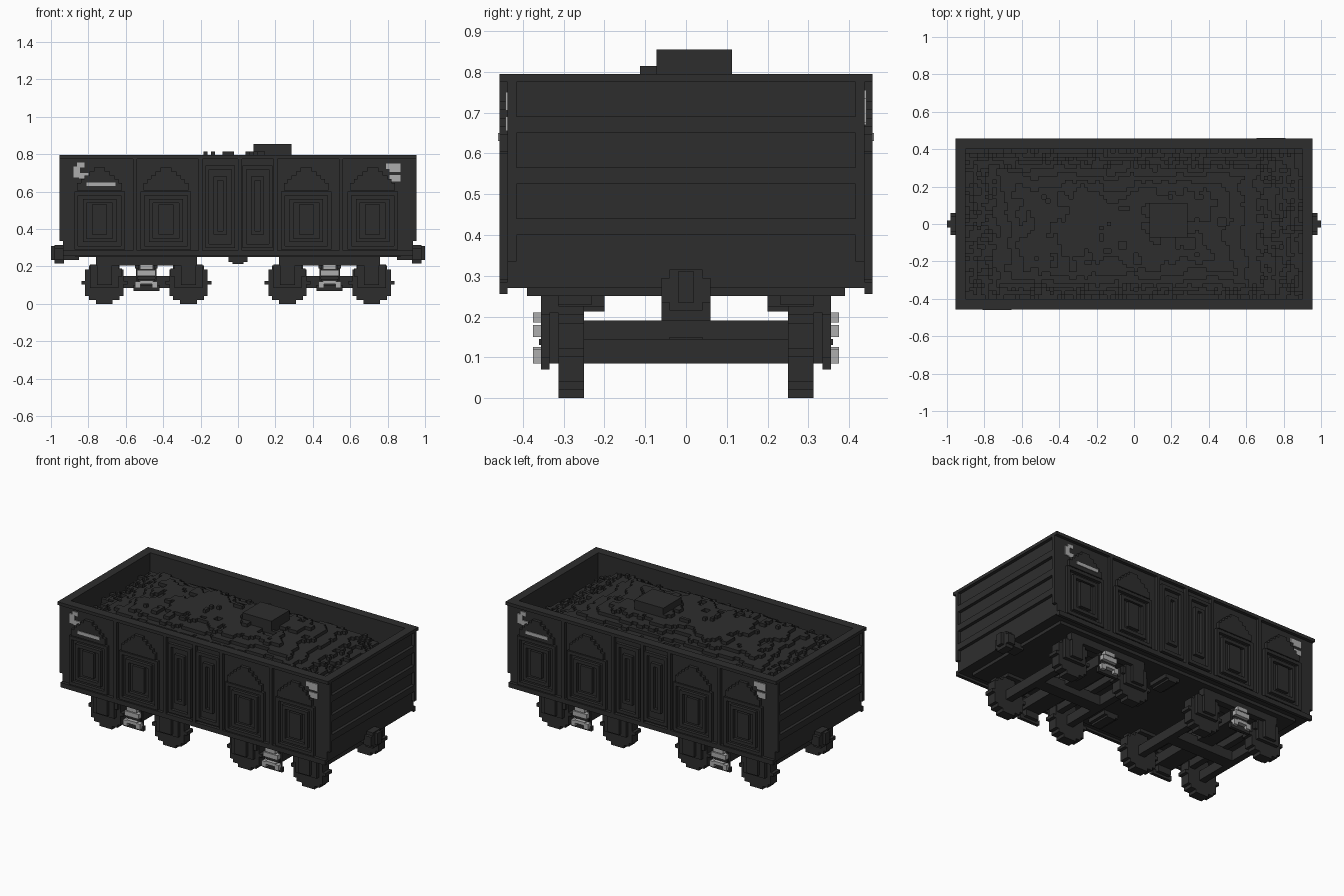
import bpy, bmesh, math
from mathutils import Vector, noise

cube = bpy.data.objects.get("Cube")
if cube:
    bpy.data.objects.remove(cube, do_unlink=True)

V = 0.0205  # block size shared by all stepped shapes


def material(name, value):
    m = bpy.data.materials.new(name)
    m.use_nodes = True
    col = (value, value, value, 1)
    m.diffuse_color = col
    bsdf = m.node_tree.nodes["Principled BSDF"]
    bsdf.inputs["Base Color"].default_value = col
    bsdf.inputs["Roughness"].default_value = 0.9
    return m


DARK = material("charcoal black", 0.027)
LIGHT = material("light grey", 0.42)


def link(name, mesh, mat):
    mesh.materials.append(mat)
    ob = bpy.data.objects.new(name, mesh)
    bpy.context.collection.objects.link(ob)
    return ob


def boxes(name, items, mat=DARK):
    """One object from boxes given as (x0, x1, y0, y1, z0, z1)."""
    bm = bmesh.new()
    for x0, x1, y0, y1, z0, z1 in items:
        vs = bmesh.ops.create_cube(bm, size=1)["verts"]
        for v in vs:
            v.co = Vector(((x0 + x1) / 2 + v.co.x * (x1 - x0),
                           (y0 + y1) / 2 + v.co.y * (y1 - y0),
                           (z0 + z1) / 2 + v.co.z * (z1 - z0)))
    me = bpy.data.meshes.new(name)
    bm.to_mesh(me)
    bm.free()
    return link(name, me, mat)


def stepped_prism(name, halves, cx, z0, y0, y1, step=V, mat=DARK):
    """Stepped outline (half width per row) extruded from y0 to y1."""
    right = []
    for i, h in enumerate(halves):
        right += [(h, z0 + i * step), (h, z0 + (i + 1) * step)]
    outline = right + [(-x, z) for x, z in reversed(right)]
    bm = bmesh.new()
    face = bm.faces.new([bm.verts.new((cx + x, y0, z)) for x, z in outline])
    ext = bmesh.ops.extrude_face_region(bm, geom=[face])["geom"]
    bmesh.ops.translate(bm, vec=(0, y1 - y0, 0),
                        verts=[g for g in ext if isinstance(g, bmesh.types.BMVert)])
    bmesh.ops.remove_doubles(bm, verts=bm.verts, dist=1e-5)
    bmesh.ops.recalc_face_normals(bm, faces=bm.faces)
    me = bpy.data.meshes.new(name)
    bm.to_mesh(me)
    bm.free()
    return link(name, me, mat)


def frame(cx, hw, z0, z1, y0, y1, t=V):
    """Four boxes forming an upright rectangular frame."""
    return [(cx - hw, cx - hw + t, y0, y1, z0, z1), (cx + hw - t, cx + hw, y0, y1, z0, z1),
            (cx - hw + t, cx + hw - t, y0, y1, z0, z0 + t),
            (cx - hw + t, cx + hw - t, y0, y1, z1 - t, z1)]


# Body tub: core walls, floor and overhanging rim
XO, YO, XI, YI = 0.935, 0.437, 0.90, 0.40
boxes("body_walls", [s for k in (-1, 1) for s in (
    (-XO, XO, min(k * YI, k * YO), max(k * YI, k * YO), 0.27, 0.785),
    (min(k * XI, k * XO), max(k * XI, k * XO), -YI, YI, 0.27, 0.785))])
boxes("body_rim", [s for k in (-1, 1) for s in (
    (-0.955, 0.955, min(k * YI, k * 0.457), max(k * YI, k * 0.457), 0.775, 0.795),
    (min(k * XI, k * 0.955), max(k * XI, k * 0.955), -YI, YI, 0.775, 0.795))])
boxes("body_floor", [(-XI, XI, -YI, YI, 0.27, 0.29), (-0.87, 0.87, -0.39, 0.39, 0.25, 0.27)])

# End walls: raised ribs and corner uprights
for k, side in ((1, "left"), (-1, "right")):
    xa, xb = sorted((k * XO, k * 0.955))
    ribs = [(xa, xb, -0.42, 0.42, z, z + 0.04) for z in (0.40, 0.525, 0.65)]
    ribs += [(xa, xb, min(j * 0.415, j * YO), max(j * 0.415, j * YO), 0.335, 0.775) for j in (-1, 1)]
    boxes(side + "_end_ribs", ribs)
    # Coupler block and tip
    c = [(0.93, 0.98, -0.06, 0.06, 0.235, 0.295), (0.93, 0.98, -0.04, 0.04, 0.215, 0.315),
         (0.98, 1.0, -0.02, 0.02, 0.235, 0.31), (0.85, 0.95, -0.04, 0.04, 0.235, 0.27)]
    boxes(side + "_coupler", [(min(k * a, k * b), max(k * a, k * b), *r) for a, b, *r in c])

# Long side: posts, gabled panels, doors and painted marks, then turned for the back
side_parts = []
Y0, Y1 = -0.457, -YO
posts = [(x - V / 2, x + V / 2, Y0, Y1, 0.27, 0.775) for x in (-0.55, -0.2, 0.01, 0.2, 0.55)]
posts.append((-XO, XO, Y0, Y1, 0.255, 0.285))
side_parts.append(boxes("side_posts", posts))
panels = []
for cx in (-0.74, -0.385, 0.365, 0.72):
    panels += frame(cx, 0.135, 0.29, 0.60, Y0, Y1)
    panels += frame(cx, 0.09, 0.33, 0.56, Y0, Y1)
    panels += [(cx - 0.04, cx + 0.04, Y0, Y1, 0.37, 0.53)]
    gable = [0.12, 0.12, 0.10, 0.08, 0.055, 0.03]
    side_parts.append(stepped_prism("panel_gable", gable, cx, 0.605, Y0, Y1))
side_parts.append(boxes("panel_frames", panels))
doors = []
for cx in (-0.095, 0.105):
    doors += frame(cx, 0.08, 0.30, 0.74, Y0, Y1)
    doors += frame(cx, 0.035, 0.37, 0.68, Y0, Y1)
side_parts.append(boxes("side_doors", doors))
P0, P1 = -0.443, -0.435
marks = [(-0.88, -0.845, P0, P1, 0.675, 0.735), (-0.86, -0.82, P0, P1, 0.73, 0.755),
         (-0.85, -0.80, P0, P1, 0.67, 0.70), (-0.81, -0.655, P0 - 0.018, P1, 0.63, 0.65),
         (0.79, 0.87, P0, P1, 0.72, 0.75), (0.81, 0.87, P0, P1, 0.705, 0.72),
         (0.81, 0.87, P0, P1, 0.655, 0.69)]
side_parts.append(boxes("painted_marks", marks, LIGHT))
for ob in side_parts:
    twin = ob.copy()
    twin.name = "back_" + ob.name
    twin.rotation_euler.z = math.pi
    bpy.context.collection.objects.link(twin)


# Coal load: stepped heap on a block grid
NX, NY = 88, 39
DX, DY = 2 * XI / NX, 2 * YI / NY


def coal_height(i, j):
    x, y = -XI + (i + 0.5) * DX, -YI + (j + 0.5) * DY
    d = max(abs(x + 0.04) / 0.92, abs(y + 0.02) / 0.41)
    h = 0.80 - 0.17 * d ** 3
    h += 0.022 * noise.noise(Vector((x * 5, y * 5, 3.1)))
    h += 0.016 * noise.noise(Vector((x * 19, y * 19, 7.7)))
    if d > 0.75:
        h += 0.03 * noise.noise(Vector((x * 41, y * 41, 1.3)))
    if 0.08 < x < 0.28 and -0.08 < y < 0.12:
        h = 0.85
    return min(0.855, 0.015 + V * round((h - 0.015) / V))


H = [[coal_height(i, j) for j in range(NY)] for i in range(NX)]
verts, faces = [], []


def quad(*pts):
    faces.append(range(len(verts), len(verts) + 4))
    verts.extend(pts)


for i in range(NX):
    for j in range(NY):
        xa, ya, h = -XI + i * DX, -YI + j * DY, H[i][j]
        xb, yb = xa + DX, ya + DY
        quad((xa, ya, h), (xb, ya, h), (xb, yb, h), (xa, yb, h))
        if i + 1 < NX and H[i + 1][j] != h:
            g = H[i + 1][j]
            quad((xb, ya, g), (xb, yb, g), (xb, yb, h), (xb, ya, h))
        if j + 1 < NY and H[i][j + 1] != h:
            g = H[i][j + 1]
            quad((xb, yb, g), (xa, yb, g), (xa, yb, h), (xb, yb, h))
coal = bpy.data.meshes.new("coal_load")
coal.from_pydata(verts, [], faces)
link("coal_load", coal, DARK)

# Bogies: stepped wheels, axles, side frames and springs
ROWS = 11
R = ROWS * V / 2
disc = [max(0.045, V * round(math.sqrt(R * R - ((i + 0.5) * V - R) ** 2) / V)) for i in range(ROWS)]
for b, end in ((0.49, "left"), (-0.49, "right")):
    axles = [b - 0.225, b + 0.225]
    boxes(end + "_bogie_crossbeams",
          [(x - 0.022, x + 0.022, -0.26, 0.26, 0.085, 0.145) for x in axles] +
          [(b + o - 0.02, b + o + 0.02, -0.33, 0.33, 0.145, 0.19) for o in (-0.15, 0.15)] +
          [(b - 0.055, b + 0.055, -0.335, 0.335, 0.125, 0.19),
           (b - 0.06, b + 0.06, -0.06, 0.06, 0.19, 0.25),
           (b - 0.22, b + 0.22, -0.04, 0.04, 0.085, 0.15)])
    for s, side in ((-1, "front"), (1, "back")):
        def across(items):
            return [(x0, x1, min(s * a, s * c), max(s * a, s * c), z0, z1)
                    for x0, x1, a, c, z0, z1 in items]
        tag = end + "_" + side
        for x in axles:
            stepped_prism(tag + "_wheel", disc, x, 0, s * 0.25, s * 0.313)
        bars = [(b - 0.27, b + 0.27, 0.313, 0.355, 0.205, 0.25),
                (b - 0.07, b + 0.07, 0.335, 0.355, 0.07, 0.10),
                (b - 0.045, b + 0.045, 0.313, 0.345, 0.085, 0.25),
                (b - 0.05, b + 0.05, 0.345, 0.36, 0.13, 0.145),
                (b - 0.25, b + 0.25, 0.23, 0.313, 0.23, 0.255)]
        for x in axles:
            bars += [(x - 0.075, x + 0.075, 0.313, 0.335, 0.085, 0.21),
                     (x - 0.04, x + 0.04, 0.335, 0.355, 0.10, 0.21)]
        boxes(tag + "_side_frame", across(bars))
        boxes(tag + "_springs", across(
            [(b - 0.035, b + 0.035, 0.345, 0.375, 0.185, 0.21),
             (b - 0.05, b + 0.05, 0.345, 0.375, 0.15, 0.18),
             (b - 0.035, b + 0.035, 0.345, 0.375, 0.105, 0.125),
             (b - 0.06, b - 0.03, 0.345, 0.375, 0.085, 0.12),
             (b + 0.03, b + 0.06, 0.345, 0.375, 0.085, 0.12)]), LIGHT)

# Brake gear under the middle
boxes("brake_gear", [s for k in (-1, 1) for s in (
    (-0.05, 0.05, min(k * 0.2, k * 0.34), max(k * 0.2, k * 0.34), 0.225, 0.255),
    (-0.03, 0.03, min(k * 0.2, k * 0.34), max(k * 0.2, k * 0.34), 0.213, 0.225))])
